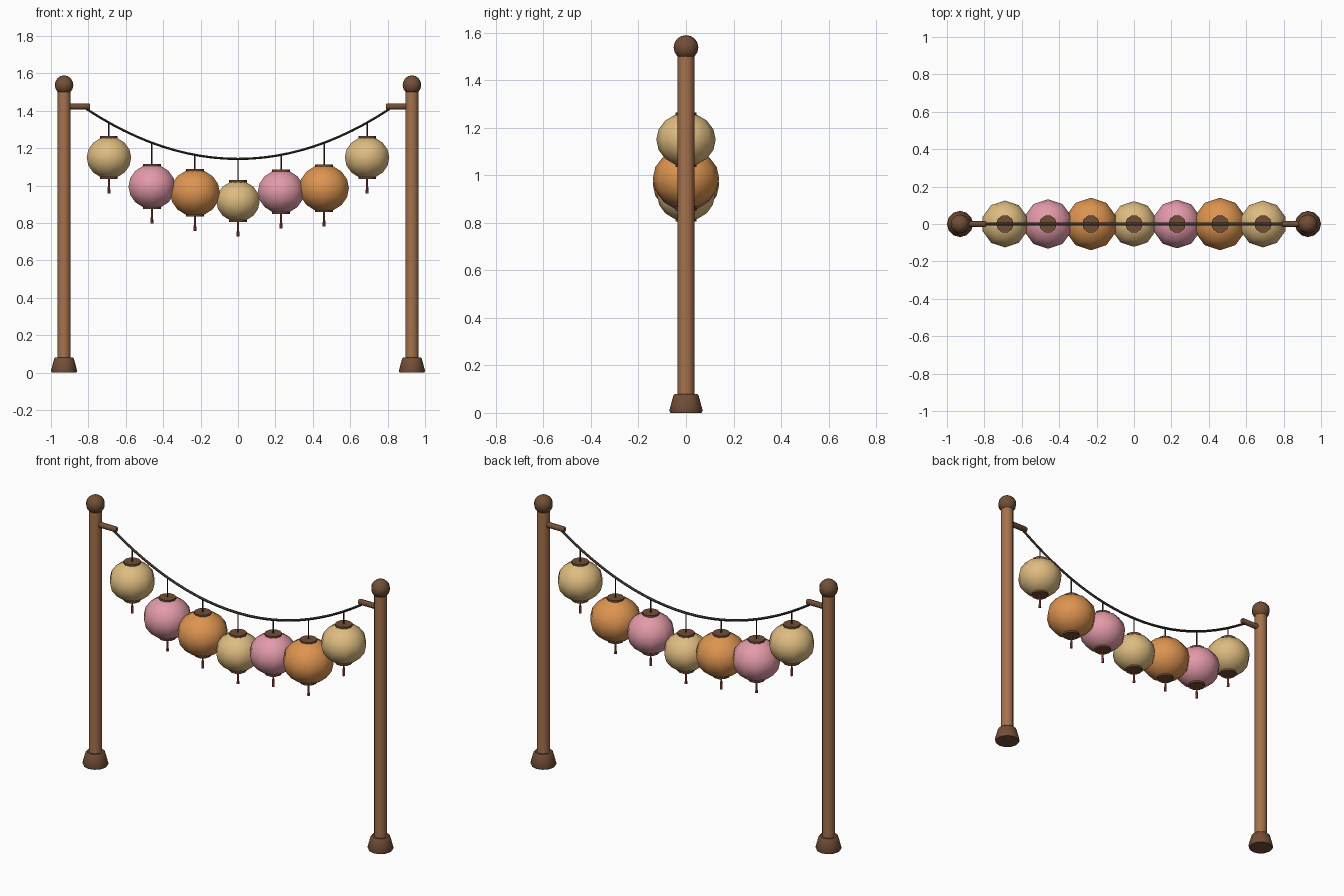
import bpy, math

if "Cube" in bpy.data.objects:
    bpy.data.objects.remove(bpy.data.objects["Cube"])


def srgb(r, g, b):
    lin = lambda c: c / 12.92 if c <= 0.04045 else ((c + 0.055) / 1.055) ** 2.4
    return (lin(r / 255), lin(g / 255), lin(b / 255), 1)


def material(name, rgb):
    m = bpy.data.materials.new(name)
    m.diffuse_color = srgb(*rgb)
    m.use_nodes = True
    m.node_tree.nodes["Principled BSDF"].inputs["Base Color"].default_value = m.diffuse_color
    return m


WOOD = material("post wood", (165, 114, 77))
DARK = material("dark wood", (114, 78, 54))
CORD = material("dark cord", (60, 50, 43))
RED = material("tassel red", (168, 82, 70))
CREAM = material("cream paper", (222, 188, 128))
PINK = material("pink paper", (226, 154, 168))
ORANGE = material("orange paper", (221, 148, 80))


def finish(name, mat, angle=50):
    ob = bpy.context.object
    ob.name = name
    ob.data.materials.clear()
    ob.data.materials.append(mat)
    bpy.ops.object.shade_smooth_by_angle(angle=math.radians(angle))
    return ob


def lathe(name, profile, x, z, sides, mat, angle=50):
    """Closed solid of revolution about z from (radius, height) points."""
    verts, faces = [], []
    for r, h in profile:
        for i in range(sides):
            a = 2 * math.pi * i / sides
            verts.append((r * math.cos(a), r * math.sin(a), h))
    for k in range(len(profile) - 1):
        for i in range(sides):
            j = (i + 1) % sides
            faces.append((k * sides + i, k * sides + j,
                          (k + 1) * sides + j, (k + 1) * sides + i))
    faces.append(tuple(reversed(range(sides))))
    faces.append(tuple(range((len(profile) - 1) * sides, len(profile) * sides)))
    me = bpy.data.meshes.new(name)
    me.from_pydata(verts, [], faces)
    ob = bpy.data.objects.new(name, me)
    bpy.context.collection.objects.link(ob)
    bpy.ops.object.select_all(action='DESELECT')
    bpy.context.view_layer.objects.active = ob
    ob.select_set(True)
    ob.location = (x, 0, z)
    return finish(name, mat, angle)


def ball(name, x, z, radius, rings, squash, mat):
    bpy.ops.mesh.primitive_uv_sphere_add(segments=10, ring_count=rings,
                                         radius=radius, location=(x, 0, z))
    bpy.context.object.scale.z = squash
    return finish(name, mat, 60)


def rope_z(x):
    return 1.143 + 0.267 * (x / 0.81) ** 2


# Posts with foot, finial and side arm
for side, label in ((-1, "left"), (1, "right")):
    x = 0.93 * side
    lathe(label + "_foot", [(0.066, 0), (0.07, 0.01), (0.053, 0.074), (0.047, 0.08)],
          x, 0, 12, DARK, 40)
    lathe(label + "_post", [(0.035, 0.05), (0.035, 1.53)], x, 0, 12, WOOD)
    ball(label + "_finial", x, 1.538, 0.052, 8, 1.0, DARK)
    arm = lathe(label + "_arm", [(0.016, 0), (0.016, 0.134), (0.012, 0.14)],
                x, 1.423, 10, DARK)
    arm.rotation_euler.y = -side * math.pi / 2

# Sagging rope
curve = bpy.data.curves.new("rope", 'CURVE')
curve.dimensions = '3D'
curve.bevel_depth = 0.007
curve.bevel_resolution = 1
curve.use_fill_caps = True
spline = curve.splines.new('POLY')
spline.points.add(24)
for i, p in enumerate(spline.points):
    px = -0.81 + 1.62 * i / 24
    p.co = (px, 0, rope_z(px), 1)
rope = bpy.data.objects.new("rope", curve)
bpy.context.collection.objects.link(rope)
bpy.ops.object.select_all(action='DESELECT')
bpy.context.view_layer.objects.active = rope
rope.select_set(True)
bpy.ops.object.convert(target='MESH')
finish("rope", CORD, 60)

# Lanterns: x, centre height, radius, paper
LANTERNS = [
    (-0.69, 1.15, 0.125, CREAM), (-0.46, 0.995, 0.132, PINK),
    (-0.23, 0.962, 0.14, ORANGE), (0.0, 0.917, 0.122, CREAM),
    (0.23, 0.968, 0.13, PINK), (0.46, 0.986, 0.14, ORANGE),
    (0.69, 1.15, 0.125, CREAM),
]
for n, (x, z, r, paper) in enumerate(LANTERNS, 1):
    tag = "lantern_%d_" % n
    cap_z = 0.86 * r
    ball(tag + "shade", x, z, r, 8, 0.9, paper)
    for end, sgn in (("top_cap", 1), ("bottom_cap", -1)):
        lathe(tag + end, [(0.047, -0.007), (0.047, 0.007)], x, z + sgn * cap_z, 10, DARK)
    lathe(tag + "string", [(0.004, z + cap_z), (0.004, rope_z(x))], x, 0, 6, CORD)
    lathe(tag + "tassel", [(0.008, -cap_z - 0.085), (0.004, -cap_z)], x, z, 6, RED)
